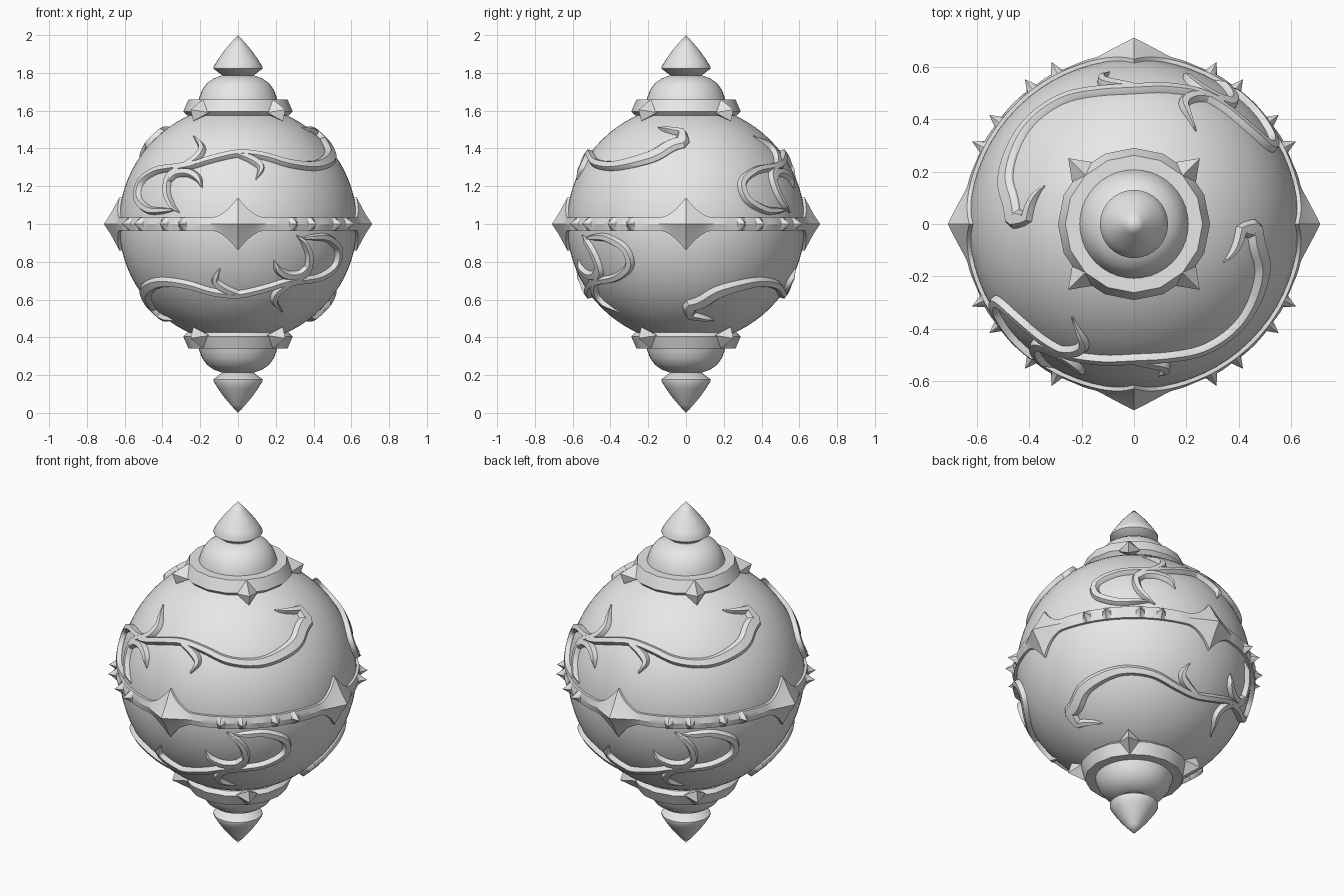
import bpy, bmesh, math
from mathutils import Vector, Matrix

if "Cube" in bpy.data.objects:
    bpy.data.objects.remove(bpy.data.objects["Cube"])

R = 0.63                      # globe radius
C = Vector((0, 0, 1))         # globe centre

grey = bpy.data.materials.new("plain_grey")
grey.diffuse_color = (0.8, 0.8, 0.8, 1)
grey.use_nodes = True
grey.node_tree.nodes["Principled BSDF"].inputs["Base Color"].default_value = grey.diffuse_color


def finish(name, bm, angle=35):
    """Turn a bmesh into a named, shaded object."""
    bmesh.ops.recalc_face_normals(bm, faces=bm.faces)
    me = bpy.data.meshes.new(name)
    bm.to_mesh(me)
    bm.free()
    ob = bpy.data.objects.new(name, me)
    me.materials.append(grey)
    bpy.context.collection.objects.link(ob)
    bpy.context.view_layer.objects.active = ob
    ob.select_set(True)
    bpy.ops.object.shade_smooth_by_angle(angle=math.radians(angle))
    ob.select_set(False)
    return ob


def bridge(bm, rings, closed_ring=True, closed_loop=False):
    """Skin a list of equally long vertex rings."""
    n = len(rings[0])
    pairs = list(zip(rings, rings[1:]))
    if closed_loop:
        pairs.append((rings[-1], rings[0]))
    for a, b in pairs:
        for i in range(n if closed_ring else n - 1):
            j = (i + 1) % n
            bm.faces.new((a[i], a[j], b[j], b[i]))


def lathe(name, profile, segs, flip=False):
    """Spin an (r, z) profile; flip mirrors it through the globe's equator."""
    bm = bmesh.new()
    rings = []
    for r, z in profile:
        z = 2 - z if flip else z
        rings.append([bm.verts.new((r * math.cos(2 * math.pi * i / segs),
                                    r * math.sin(2 * math.pi * i / segs), z))
                      for i in range(segs)])
    bridge(bm, rings)
    bmesh.ops.remove_doubles(bm, verts=bm.verts, dist=1e-5)
    return finish(name, bm)


# Globe
bm = bmesh.new()
bmesh.ops.create_uvsphere(bm, u_segments=72, v_segments=40, radius=R,
                          matrix=Matrix.Translation(C))
finish("globe", bm)

# Collars, domes, finials and collar spikes at both poles
collar = [(0.22, 1.57), (0.27, 1.575), (0.29, 1.595), (0.262, 1.66), (0.18, 1.66)]
dome = [(0.21, 1.65), (0.203, 1.675), (0.19, 1.71), (0.165, 1.745),
        (0.13, 1.77), (0.09, 1.785), (0, 1.79)]
finial = [(0, 1.78), (0.08, 1.785), (0.13, 1.822), (0.13, 1.832), (0.108, 1.868),
          (0.075, 1.915), (0.037, 1.96), (0, 2.0)]
for flip, side in ((False, "upper"), (True, "lower")):
    lathe(side + "_collar", collar, 16, flip)
    lathe(side + "_dome", dome, 40, flip)
    lathe(side + "_finial", finial, 32, flip)
    bm = bmesh.new()
    for k in range(4):
        a = math.radians(45 + 90 * k)

        def pt(r, da, z):
            t = a + math.radians(da)
            return bm.verts.new((r * math.cos(t), r * math.sin(t), 2 - z if flip else z))
        top, tip, low = pt(0.262, 0, 1.66), pt(0.355, 0, 1.605), pt(0.335, 0, 1.545)
        lf, rt, back = pt(0.28, 12, 1.59), pt(0.28, -12, 1.59), pt(0.22, 0, 1.58)
        for f in ((top, lf, tip), (top, tip, rt), (lf, low, tip), (rt, tip, low),
                  (top, back, lf), (top, rt, back), (lf, back, low), (rt, low, back)):
            bm.faces.new(f)
    finish(side + "_collar_spikes", bm, 20)

# Equator belt: four large star points and small studs between them
bm = bmesh.new()
rings = []
for i in range(360):
    d = abs((i + 45) % 90 - 45)                    # degrees from nearest star point
    star = max(0, 1 - d / 13)
    h = 0.034 + 0.106 * star ** 1.8
    stud = max(max(0, 1 - abs(d - s) / 2) for s in (27, 37))
    ridge = 0.652 + 0.058 * star ** 1.3 + 0.043 * stud
    ridge -= 0.004 * math.sin(math.radians(d * 12)) ** 2 if d > 13 else 0
    rs = math.sqrt(R * R - h * h)
    prof = [(rs - 0.03, h), (rs + 0.014, h),
            ((rs + 0.014) * 0.45 + ridge * 0.55, h * 0.4), (ridge, 0)]
    prof += [(r, -z) for r, z in prof[2::-1]]
    a = math.radians(i)
    rings.append([bm.verts.new((r * math.cos(a), r * math.sin(a), 1 + z)) for r, z in prof])
bridge(bm, rings, closed_loop=True)
finish("equator_belt", bm, 25)


def spline(pts, t):
    """Catmull-Rom through a list of tuples, t from 0 to 1."""
    p = [Vector(q) for q in pts]
    p = [2 * p[0] - p[1]] + p + [2 * p[-1] - p[-2]]
    f = t * (len(pts) - 1)
    i = min(int(f), len(pts) - 2)
    f -= i
    a, b, c, d = p[i:i + 4]
    return 0.5 * (2 * b + (c - a) * f + (2 * a - 5 * b + 4 * c - d) * f ** 2
                  + (3 * b - a - 3 * c + d) * f ** 3)


def on_globe(x, z):
    """Front point (x, z) as a direction from the globe's centre."""
    return Vector((x, -math.sqrt(max(0.0004, R * R - x * x - (z - 1) ** 2)), z - 1)).normalized()


# Vine strands: (x, z, width) on the front of the globe
strands = {
    "stem": [(-0.33, 1.29, .035), (-0.25, 1.305, .04), (-0.14, 1.34, .045), (0, 1.37, .045),
             (0.13, 1.358, .045), (0.275, 1.318, .05), (0.41, 1.308, .06), (0.485, 1.35, .08),
             (0.468, 1.415, .085), (0.425, 1.47, .06), (0.34, 1.51, .004)],
    "loop": [(-0.2, 1.32, .03), (-0.32, 1.3, .04), (-0.43, 1.28, .045), (-0.51, 1.22, .05),
             (-0.525, 1.13, .05), (-0.47, 1.075, .045), (-0.40, 1.07, .035), (-0.33, 1.075, .004)],
    "bar": [(-0.30, 1.295, .03), (-0.36, 1.25, .045), (-0.375, 1.17, .045),
            (-0.35, 1.10, .035), (-0.31, 1.06, .004)],
    "hook": [(-0.36, 1.23, .03), (-0.32, 1.265, .045), (-0.26, 1.27, .05),
             (-0.21, 1.24, .04), (-0.19, 1.19, .004)],
    "upper_thorn": [(-0.29, 1.3, .03), (-0.22, 1.345, .05), (-0.19, 1.4, .04), (-0.235, 1.465, .004)],
    "lower_thorn": [(0.0, 1.365, .03), (0.08, 1.335, .05), (0.12, 1.295, .04), (0.095, 1.235, .004)],
}


def strand(bm, pts, spin):
    """Bevelled ribbon hugging the globe."""
    n = 8 * (len(pts) - 1)
    samples = [spline(pts, i / n) for i in range(n + 1)]
    dirs = [on_globe(s.x, s.y) for s in samples]
    rings = []
    for i, (s, nrm) in enumerate(zip(samples, dirs)):
        tan = dirs[min(i + 1, n)] - dirs[max(i - 1, 0)]
        side = tan.cross(nrm).normalized()
        w = max(s.z, 0.004)
        up = 0.024 * min(1, w / 0.03)
        ring = []
        for k, hgt in ((-0.5, -0.012), (-0.47, 0.006), (-0.28, up),
                       (0.28, up), (0.47, 0.006), (0.5, -0.012)):
            ring.append(bm.verts.new(C + spin @ (nrm * (R + hgt) + side * w * k)))
        rings.append(ring)
    bridge(bm, rings)
    bm.faces.new(rings[0])
    bm.faces.new(rings[-1])


# Two vines above the belt, two turned over below it
turn = Matrix.Rotation(math.pi, 3, 'Z')
over = Matrix.Rotation(math.pi, 3, 'Y')
for name, spin in (("front_upper_vine", Matrix.Identity(3)), ("back_upper_vine", turn),
                   ("front_lower_vine", over), ("back_lower_vine", turn @ over)):
    bm = bmesh.new()
    for pts in strands.values():
        strand(bm, pts, spin)
    finish(name, bm, 30)
